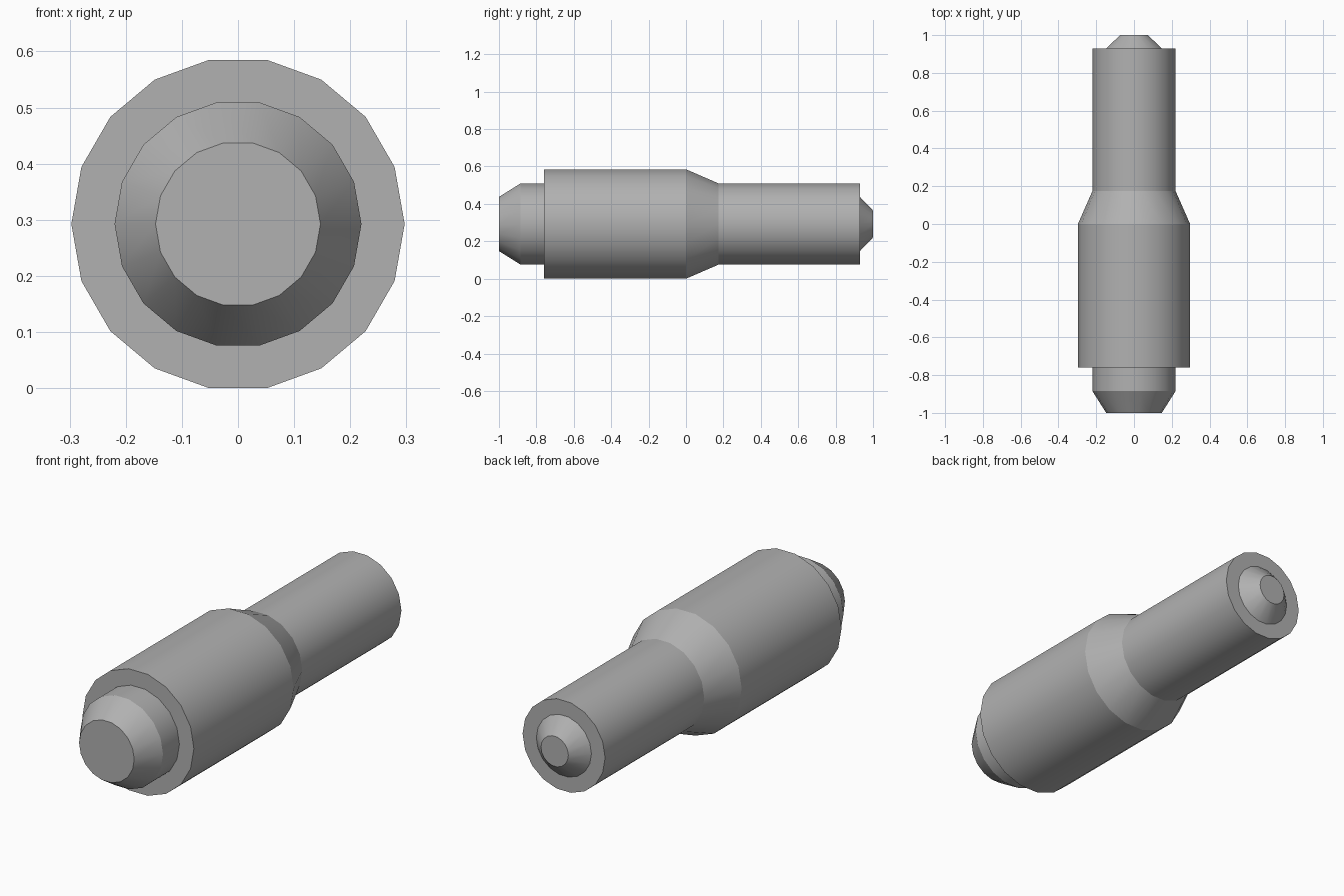
import bpy, bmesh
from math import radians, sin, cos, tau

if "Cube" in bpy.data.objects:
    bpy.data.objects.remove(bpy.data.objects["Cube"])

SIDES = 18
R = 0.297
CENTRE_Z = R * sin(radians(80))   # lowest flat rests on z = 0

# Dark grey metal
grey = bpy.data.materials.new("dark_grey")
grey.diffuse_color = (0.44, 0.44, 0.44, 1.0)
grey.use_nodes = True
grey.node_tree.nodes["Principled BSDF"].inputs["Base Color"].default_value = grey.diffuse_color


def lathe(name, profile):
    """Closed solid turned around the y axis from (y, radius) points."""
    bm = bmesh.new()
    rings = [[bm.verts.new((r * cos(tau * i / SIDES), y,
                            CENTRE_Z + r * sin(tau * i / SIDES)))
              for i in range(SIDES)] for y, r in profile]
    for a, b in zip(rings, rings[1:]):
        for i in range(SIDES):
            j = (i + 1) % SIDES
            bm.faces.new((a[i], a[j], b[j], b[i]))
    bm.faces.new(rings[0])
    bm.faces.new(rings[-1])
    bmesh.ops.recalc_face_normals(bm, faces=bm.faces)
    mesh = bpy.data.meshes.new(name)
    bm.to_mesh(mesh)
    bm.free()
    mesh.materials.append(grey)
    obj = bpy.data.objects.new(name, mesh)
    bpy.context.collection.objects.link(obj)
    bpy.ops.object.select_all(action='DESELECT')
    obj.select_set(True)
    bpy.context.view_layer.objects.active = obj
    bpy.ops.object.shade_smooth_by_angle(angle=radians(22))
    return obj


# Stepped shaft: chamfered nose, thick barrel, tapered shoulder, thin shaft, end tip
lathe("stepped_shaft", [
    (-1.0, 0.147), (-0.885, 0.22), (-0.76, 0.22),
    (-0.76, R), (0.0, R),
    (0.175, 0.22), (0.93, 0.22),
    (0.93, 0.147), (1.0, 0.073),
])
